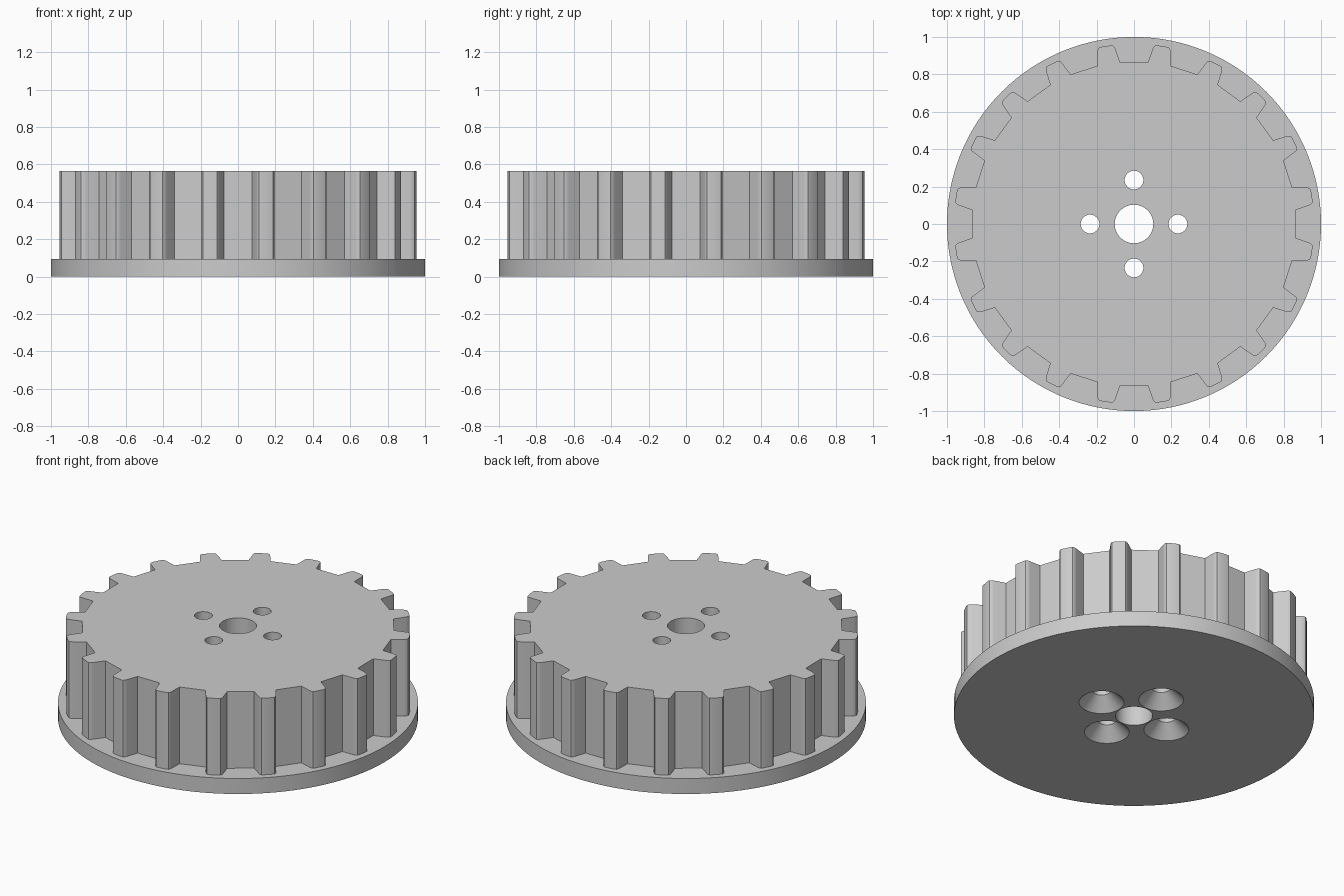
import bpy, bmesh
from math import sin, cos, radians, tau

if "Cube" in bpy.data.objects:
    bpy.data.objects.remove(bpy.data.objects["Cube"], do_unlink=True)

# Material
GREY = (0.60, 0.60, 0.60, 1)
grey = bpy.data.materials.new("light grey plastic")
grey.diffuse_color = GREY
grey.use_nodes = True
grey.node_tree.nodes["Principled BSDF"].inputs["Base Color"].default_value = GREY


def circle(radius, segments, cx=0, cy=0):
    return [(cx + radius * cos(tau * i / segments), cy + radius * sin(tau * i / segments))
            for i in range(segments)]


def loft(name, layers):
    """Closed solid through a stack of (outline, height) layers."""
    bm = bmesh.new()
    rings = [[bm.verts.new((x, y, z)) for x, y in outline] for outline, z in layers]
    for low, high in zip(rings, rings[1:]):
        n = len(low)
        for i in range(n):
            j = (i + 1) % n
            bm.faces.new((low[i], low[j], high[j], high[i]))
    bm.faces.new(rings[0][::-1])
    bm.faces.new(rings[-1])
    bmesh.ops.recalc_face_normals(bm, faces=bm.faces)
    mesh = bpy.data.meshes.new(name)
    bm.to_mesh(mesh)
    bm.free()
    mesh.materials.append(grey)
    obj = bpy.data.objects.new(name, mesh)
    bpy.context.collection.objects.link(obj)
    return obj


def combine(target, tool, operation):
    """Apply a boolean and remove the tool object."""
    mod = target.modifiers.new(operation, 'BOOLEAN')
    mod.operation, mod.solver, mod.object = operation, 'EXACT', tool
    bpy.ops.object.select_all(action='DESELECT')
    bpy.context.view_layer.objects.active = target
    target.select_set(True)
    bpy.ops.object.modifier_apply(modifier=mod.name)
    bpy.data.objects.remove(tool, do_unlink=True)


# Toothed rim outline: half a tooth as (angle from valley centre, radius), mirrored
TEETH, FLANGE_TOP, TOP = 20, 0.095, 0.565
PITCH = 360 / TEETH
half = [(4.95, 0.868), (6.0, 0.937), (6.25, 0.951), (6.75, 0.961), (7.6, 0.963)]
tooth = half + [(PITCH - a, r) for a, r in reversed(half)]
outline = []
for t in range(TEETH):
    for a, r in tooth:
        angle = radians(t * PITCH + a)
        outline.append((r * cos(angle), r * sin(angle)))

# Flange disc joined with the toothed drum
wheel = loft("toothed_wheel", [(circle(1, 128), 0), (circle(1, 128), FLANGE_TOP)])
drum = loft("drum", [(outline, FLANGE_TOP / 2), (outline, TOP)])
combine(wheel, drum, 'UNION')

# Centre bore
bore = circle(0.103, 64)
combine(wheel, loft("bore_cutter", [(bore, -0.1), (bore, TOP + 0.1)]), 'DIFFERENCE')

# Four screw holes, countersunk from below
for k in range(4):
    cx, cy = 0.235 * cos(tau * k / 4), 0.235 * sin(tau * k / 4)
    stack = [(0.145, -0.02), (0.05, 0.075), (0.05, TOP + 0.1)]
    cutter = loft("screw_cutter", [(circle(r, 48, cx, cy), z) for r, z in stack])
    combine(wheel, cutter, 'DIFFERENCE')

bpy.ops.object.select_all(action='DESELECT')
wheel.select_set(True)
bpy.context.view_layer.objects.active = wheel
bpy.ops.object.shade_smooth_by_angle(angle=radians(35))
